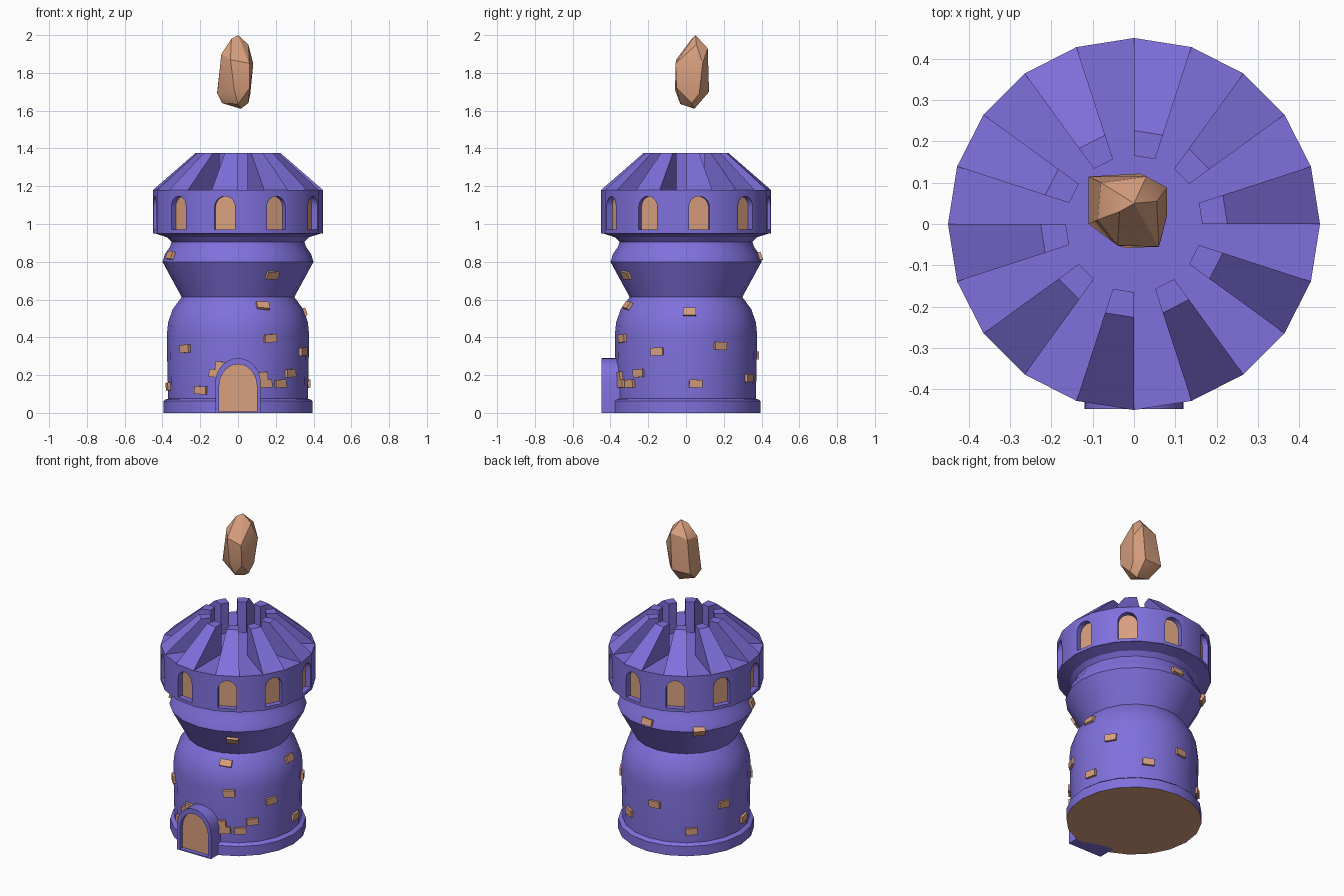
import bpy, bmesh, math, random
from mathutils import Matrix, Vector

if "Cube" in bpy.data.objects:
    bpy.data.objects.remove(bpy.data.objects["Cube"])

random.seed(4)
SIDES = 20
STEP = 2 * math.pi / SIDES


def material(name, color):
    m = bpy.data.materials.new(name)
    m.diffuse_color = (*color, 1)
    m.use_nodes = True
    m.node_tree.nodes["Principled BSDF"].inputs["Base Color"].default_value = m.diffuse_color
    return m


STONE = material("purple_stone", (0.216, 0.162, 0.72))
CLAY = material("salmon_clay", (0.69, 0.35, 0.21))


def finish(bm, name, mats, smooth=None):
    bmesh.ops.recalc_face_normals(bm, faces=bm.faces)
    me = bpy.data.meshes.new(name)
    bm.to_mesh(me)
    bm.free()
    ob = bpy.data.objects.new(name, me)
    bpy.context.collection.objects.link(ob)
    for m in mats:
        me.materials.append(m)
    if smooth:
        shade(ob, smooth)
    return ob


def shade(ob, degrees):
    bpy.ops.object.select_all(action='DESELECT')
    ob.select_set(True)
    bpy.context.view_layer.objects.active = ob
    bpy.ops.object.shade_smooth_by_angle(angle=math.radians(degrees))


def lathe(profile):
    """Closed solid of revolution from (radius, z) points."""
    bm = bmesh.new()
    rings = [[bm.verts.new((r * math.cos(i * STEP), r * math.sin(i * STEP), z))
              for i in range(SIDES)] for r, z in profile]
    bm.faces.new(rings[0])
    bm.faces.new(rings[-1])
    for a, b in zip(rings, rings[1:]):
        for i in range(SIDES):
            j = (i + 1) % SIDES
            bm.faces.new((a[i], a[j], b[j], b[i]))
    return bm


def arch(half, bottom, spring, top, n=10):
    """Arch outline in the (side, z) plane."""
    pts = [(half, bottom)]
    pts += [(half * math.cos(math.pi * k / n),
             spring + (top - spring) * math.sin(math.pi * k / n)) for k in range(n + 1)]
    return pts + [(-half, bottom)]


def add_prism(bm, outline, near, far, angle):
    """Outline extruded radially between two distances, facing the given angle."""
    rot = Matrix.Rotation(angle, 4, 'Z')
    loops = [[bm.verts.new(rot @ Vector((d, s, z))) for s, z in outline] for d in (near, far)]
    bm.faces.new(loops[0])
    bm.faces.new(loops[1])
    n = len(outline)
    for i in range(n):
        j = (i + 1) % n
        bm.faces.new((loops[0][i], loops[0][j], loops[1][j], loops[1][i]))


# Tower body with plinth, waist and flared collar
PROFILE = [(0.395, 0), (0.395, 0.062), (0.386, 0.07), (0.37, 0.075), (0.377, 0.41),
           (0.37, 0.48), (0.345, 0.55), (0.298, 0.613), (0.40, 0.80), (0.387, 0.84),
           (0.36, 0.88), (0.352, 0.905), (0.375, 0.93), (0.447, 0.952)]
bm = lathe(PROFILE)
bm.faces.ensure_lookup_table()
bm.faces[0].material_index = 1
finish(bm, "tower_body", [STONE, CLAY], 30)

# Upper drum with ten arched window niches
drum = finish(lathe([(0.45, 0.95), (0.45, 1.18)]), "upper_drum", [STONE])
window = arch(0.055, 0.97, 1.09, 1.147)
angles = [(2 * k + 0.5) * STEP for k in range(10)]
bm = bmesh.new()
for a in angles:
    add_prism(bm, window, 0.40, 0.50, a)
cutter = finish(bm, "niche_cutter", [STONE])
cutter.hide_render = True
mod = drum.modifiers.new("niches", 'BOOLEAN')
mod.object = cutter
mod.operation = 'DIFFERENCE'
mod.solver = 'EXACT'
bpy.context.view_layer.objects.active = drum
bpy.ops.object.modifier_apply(modifier="niches")
bpy.data.objects.remove(cutter)
shade(drum, 30)

# Window panes at the back of the niches
bm = bmesh.new()
for a in angles:
    add_prism(bm, window, 0.39, 0.41, a)
finish(bm, "window_panes", [CLAY])

# Ten sloping wedge buttresses forming the open roof
bm = bmesh.new()
section = [(0.165, 1.178), (0.165, 1.375), (0.226, 1.375), (0.45, 1.18), (0.45, 1.178)]
for k in range(10):
    sides = [[bm.verts.new((r * math.cos(t), r * math.sin(t), z)) for r, z in section]
             for t in (2 * k * STEP, (2 * k + 1) * STEP)]
    bm.faces.new(sides[0])
    bm.faces.new(sides[1])
    for i in range(len(section)):
        j = (i + 1) % len(section)
        bm.faces.new((sides[0][i], sides[0][j], sides[1][j], sides[1][i]))
finish(bm, "roof_wedges", [STONE])

# Door frame (arched ring) and door leaf
FRONT = -math.pi / 2
outer = arch(0.12, 0, 0.16, 0.29, 14)
inner = arch(0.1, 0.008, 0.14, 0.258, 14)
bm = bmesh.new()
rot = Matrix.Rotation(FRONT, 4, 'Z')
loops = [[bm.verts.new(rot @ Vector((d, s, z))) for s, z in line]
         for line, d in ((outer, 0.33), (outer, 0.447), (inner, 0.447), (inner, 0.33))]
for q in range(4):
    a, b = loops[q], loops[(q + 1) % 4]
    for i in range(len(a)):
        j = (i + 1) % len(a)
        bm.faces.new((a[i], a[j], b[j], b[i]))
finish(bm, "door_frame", [STONE], 30)
bm = bmesh.new()
add_prism(bm, inner, 0.34, 0.42, FRONT)
finish(bm, "door_leaf", [CLAY])

# Loose bricks set in the wall: (angle in degrees, height)
BRICKS = [(204, .83), (90, .825), (136, .80), (-60, .735), (-67, .56), (3, .53),
          (-63, .395), (222, .34), (-24, .325), (29, .355), (96, .305), (161, .295),
          (238, .12), (251.5, .21), (257, .25), (-71, .195), (-67, .155), (-42, .21),
          (-53, .155), (8, .155), (63, .185), (130, .15), (189, .14)]


def wall(z):
    for (r0, z0), (r1, z1) in zip(PROFILE, PROFILE[1:]):
        if z0 <= z <= z1:
            f = (z - z0) / (z1 - z0)
            return r0 + f * (r1 - r0), math.atan2(r1 - r0, z1 - z0)


bm = bmesh.new()
for deg, z in BRICKS:
    r, lean = wall(z)
    mat = (Matrix.Rotation(math.radians(deg), 4, 'Z') @ Matrix.Translation((r - 0.012, 0, z))
           @ Matrix.Rotation(lean, 4, 'Y')
           @ Matrix.Rotation(math.radians(random.uniform(-5, 5)), 4, 'X')
           @ Matrix.Diagonal((0.045, 0.07, 0.042, 1)))
    bmesh.ops.create_cube(bm, size=1, matrix=mat)
finish(bm, "wall_bricks", [CLAY])

# Floating faceted crystal
POINTS = [(.015, .045, 1.61), (-.085, .03, 1.64), (.055, .03, 1.64), (0, -.03, 1.635),
          (-.11, .115, 1.7), (-.11, 0, 1.69), (-.02, -.058, 1.71), (.062, -.05, 1.72),
          (.065, .07, 1.69), (.015, .122, 1.7), (.08, .02, 1.84), (.08, .088, 1.85),
          (.06, -.055, 1.85), (-.04, -.052, 1.87), (-.088, .01, 1.9), (-.08, .1, 1.91),
          (.03, .115, 1.93), (0, .05, 2.0), (-.035, .03, 1.98), (.055, .055, 1.95)]
bm = bmesh.new()
for p in POINTS:
    bm.verts.new(p)
res = bmesh.ops.convex_hull(bm, input=bm.verts)
bmesh.ops.delete(bm, geom=[v for v in bm.verts if not v.link_faces], context='VERTS')
finish(bm, "crystal", [CLAY], 25)
